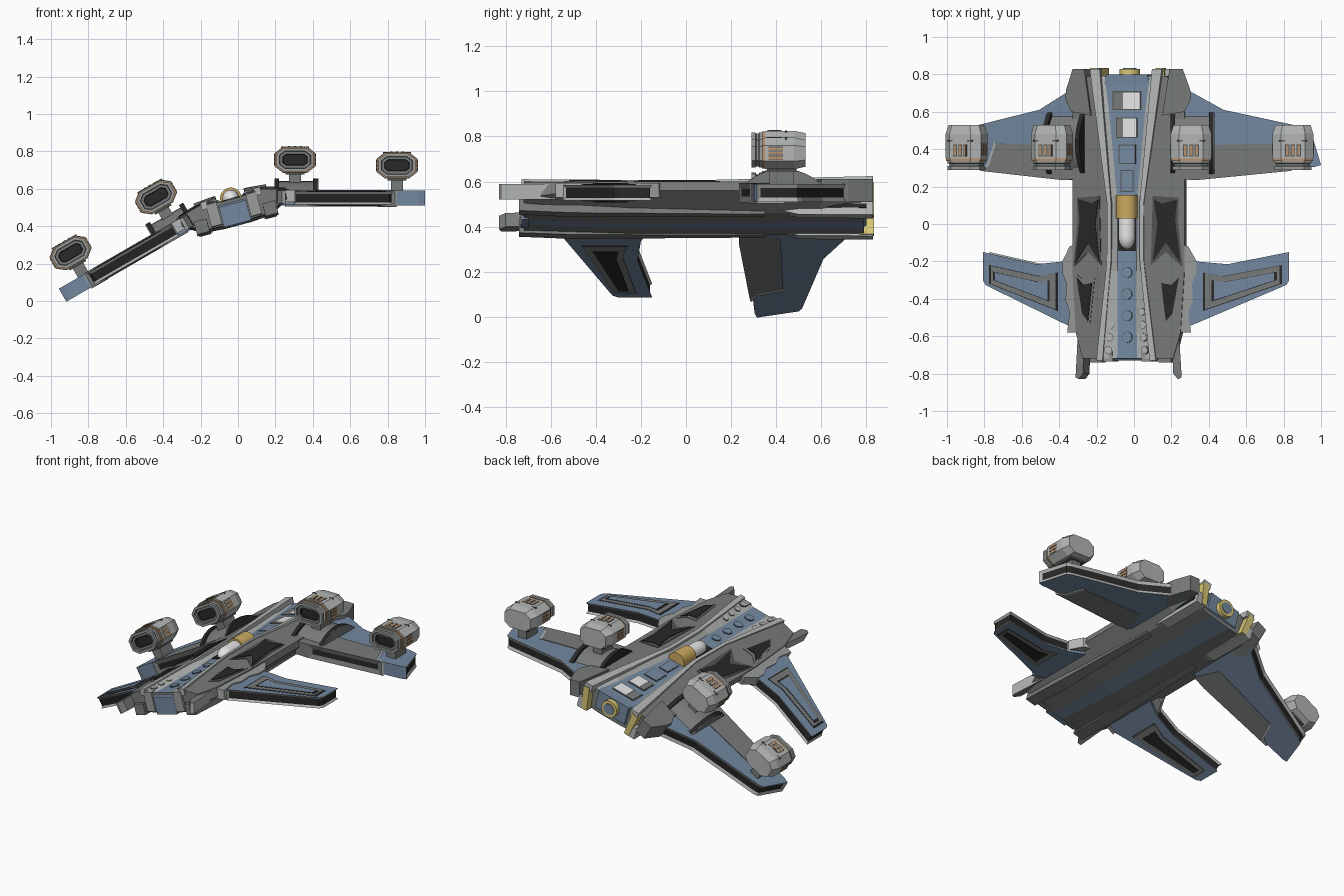
import bpy, bmesh, math
from mathutils import Matrix, Vector

if "Cube" in bpy.data.objects:
    bpy.data.objects.remove(bpy.data.objects["Cube"])

COL = {"steel_blue": (.175, .25, .355), "light_grey": (.45, .47, .46), "mid_grey": (.19, .197, .195),
       "dark_grey": (.085, .088, .088), "black": (.022, .021, .022), "gold": (.60, .41, .12),
       "white": (.80, .80, .80), "pale_yellow": (.68, .57, .18), "tan": (.48, .30, .17), "gun_grey": (.32, .33, .33)}
MAT = {}
for n, c in COL.items():
    MAT[n] = bpy.data.materials.new(n)
    MAT[n].diffuse_color = (*c, 1)

# The ship is rolled 15 degrees: body parts use the rolled frame, right wing parts are level
BODY = Matrix.Translation((-.025, 0, .5)) @ Matrix.Rotation(math.radians(-15), 4, 'Y')
WORLD = Matrix.Identity(4)
REF = BODY @ Matrix.Diagonal((-1, 1, 1, 1)) @ BODY.inverted()


def emit(name, bm, mats, frame=WORLD, mirror=True, smooth=False):
    bm.transform(frame)
    for side in (("_right", "_left") if mirror else ("",)):
        if side == "_left":
            bm.transform(REF)
            bmesh.ops.reverse_faces(bm, faces=bm.faces[:])
        me = bpy.data.meshes.new(name + side)
        bm.to_mesh(me)
        for m in mats:
            me.materials.append(MAT[m])
        ob = bpy.data.objects.new(name + side, me)
        bpy.context.collection.objects.link(ob)
        if smooth:
            bpy.context.view_layer.objects.active = ob
            ob.select_set(True)
            bpy.ops.object.shade_smooth_by_angle(angle=math.radians(40))
            ob.select_set(False)
    bm.free()


def loft(name, rings, mats, frame=WORLD, mirror=True, seg=None, groove=(), rim=.018, muzzle=False, smooth=False):
    """Skin closed rings; seg = material per side, groove = run of sides with a dark recess."""
    bm = bmesh.new()
    vs = [[bm.verts.new(p) for p in r] for r in rings]
    n = len(rings[0])
    sides = []
    for a, b in zip(vs, vs[1:]):
        for j in range(n):
            f = bm.faces.new((a[j], a[(j + 1) % n], b[(j + 1) % n], b[j]))
            f.material_index = seg[j] if seg else 0
            sides.append(f)
    cap = bm.faces.new(vs[0][::-1])
    bm.faces.new(vs[-1])
    bmesh.ops.recalc_face_normals(bm, faces=bm.faces[:])
    if groove:
        fs = [sides[i] for i in groove]
        for f in fs:
            f.material_index = 2
        bmesh.ops.inset_region(bm, faces=fs, thickness=rim, depth=-.008, use_even_offset=True, use_boundary=True)
        for f in fs:
            f.material_index = 1
    if muzzle:
        for t, d, m in ((.015, 0, 2), (.003, -.012, 2), (.014, 0, 1), (.003, -.01, 1)):
            bmesh.ops.inset_individual(bm, faces=[cap], thickness=t, depth=d, use_even_offset=True)
            cap.material_index = m
    emit(name, bm, mats, frame, mirror, smooth)


def slab(name, poly, z0, z1, mats, **k):
    loft(name, [[(x, y, z) for x, y in poly] for z in (z0, z1)], mats, **k)


def box(name, x0, x1, y0, y1, z0, z1, mat, **k):
    slab(name, [(x0, y0), (x1, y0), (x1, y1), (x0, y1)], z0, z1, [mat], **k)


def beam(name, secs, mat, **k):
    """Square beam along y; each section is y, u0, u1, w0, w1 in the body frame."""
    loft(name, [[(a, y, c), (b, y, c), (b, y, d), (a, y, d)] for y, a, b, c, d in secs], [mat], frame=BODY, **k)


def disc(name, r, h, mat, loc, rot=(0, 'X'), mirror=False, n=24):
    bm = bmesh.new()
    bmesh.ops.create_cone(bm, cap_ends=True, segments=n, radius1=r, radius2=r, depth=h)
    bm.transform(Matrix.Translation(loc) @ Matrix.Rotation(rot[0], 4, rot[1]))
    emit(name, bm, [mat], BODY, mirror, True)


def shrink(poly, f):
    c = sum((Vector(p) for p in poly), Vector((0, 0))) / len(poly)
    return [tuple(c + (Vector(p) - c) * f) for p in poly]


# Fuselage: y, edge width, edge bottom, edge top, strip outer u/w, spine half width, keel half width, belly
secs = [(-.72, .25, -.04, .034, .15, .063, .055, .03, -.085), (-.58, .29, -.03, .024, .13, .069, .053, .035, -.09),
        (-.25, .31, -.02, .02, .095, .078, .052, .045, -.1), (.15, .31, -.02, .02, .095, .078, .056, .055, -.1),
        (.6, .31, -.02, .02, .145, .065, .1, .065, -.1), (.79, .22, -.04, .044, .185, .054, .125, .07, -.1)]
rings = []
for y, c, c0, c1, e, ew, f, k, b in secs:
    h = [(k, b), (.19, b + .008), (c, c0), (c, c1), (e, ew), (f, .045)]
    rings.append([(u, y, w) for u, w in h] + [(-u, y, w) for u, w in h[::-1]])
loft("fuselage", rings, ["mid_grey", "light_grey", "steel_blue"], BODY, False,
     seg=[0, 0, 0, 0, 1, 2, 1, 0, 0, 0, 0, 2])

# Nose, lower rails, raised light strips, rear side plates
beam("nose_block", [(-.73, -.075, .075, -.09, .02), (-.70, -.075, .075, -.09, .045)], "steel_blue", mirror=False)
beam("nose_cheek", [(-.735, .08, .14, -.07, .05), (-.68, .08, .14, -.085, .058)], "gun_grey")
beam("lower_rail", [(-.74, .155, .225, -.09, -.02), (-.5, .15, .225, -.1, -.02), (.35, .16, .2, -.1, -.03)], "mid_grey")
beam("rear_strip", [(.1, .078, .1, .06, .084), (.83, .145, .2, .03, .075)], "light_grey")
beam("front_strip", [(-.73, .13, .165, .03, .07), (-.2, .08, .102, .05, .083), (.1, .078, .1, .06, .084)], "light_grey")
beam("rear_side_plate", [(.41, .15, .2, -.08, -.05), (.5, .15, .213, -.104, -.035), (.83, .15, .215, -.106, -.03)], "light_grey")
beam("rear_side_slot", [(.5, .2, .217, -.07, -.06), (.8, .2, .219, -.075, -.055)], "black")

# Engine end
beam("engine_frame", [(.74, -.13, .13, -.09, .045), (.8, -.11, .11, -.07, .05)], "steel_blue", mirror=False)
disc("engine_ring", .055, .06, "pale_yellow", (0, .8, -.01), (math.pi / 2, 'X'))
disc("engine_core", .036, .07, "steel_blue", (0, .799, -.01), (math.pi / 2, 'X'))
loft("engine_fin", [[(.14, y, -.1), (.175, y, -.1), (.205, y, .045), (.16, y, .055)] for y in (.77, .835)],
     ["pale_yellow"], BODY)

# Spine details: rimmed hatches, canopy, gold band, ladder windows
for i in range(4):
    y = -.26 - .115 * i
    disc("spine_hatch_rim", .03, .008, "dark_grey", (0, y, .044))
    disc("spine_hatch", .027, .012, "steel_blue", (0, y, .045))
    u, y = .084 + .006 * i, -.47 - .068 * i
    w = .045 + .235 * (u - .054)
    disc("strip_rivet_rim", .022, .008, "dark_grey", (u, y, w), (-.23, 'Y'), True, 16)
    disc("strip_rivet", .019, .014, "light_grey", (u, y, w), (-.23, 'Y'), True, 16)
box("canopy_well", -.05, .05, -.145, .04, .04, .05, "black", frame=BODY, mirror=False)
bm = bmesh.new()
bmesh.ops.create_uvsphere(bm, u_segments=24, v_segments=16, radius=1)
bm.transform(Matrix.Translation((0, -.065, .05)) @ Matrix.Diagonal((.046, .07, .046, 1)))
emit("canopy_tip", bm, ["white"], BODY, False, True)
disc("canopy", .046, .11, "white", (0, -.01, .05), (math.pi / 2, 'X'), n=32)
disc("canopy_band", .058, .125, "gold", (0, .0925, .05), (math.pi / 2, 'X'), n=32)
for i, (y0, y1, hw) in enumerate(((.17, .29, .036), (.32, .425, .048), (.46, .57, .06), (.61, .71, .08))):
    box("ladder_frame", -hw, hw, y0, y1, .04, .047, "dark_grey", frame=BODY, mirror=False)
    box("ladder_window", .006 - hw, hw - .006, y0 + .006, y1 - .006, .04, .049,
        "steel_blue" if i < 2 else "mid_grey", frame=BODY, mirror=False)
    if i > 1:
        box("ladder_pane", -.02, hw - .006, y0 + .006, y1 - .006, .04, .051, "white", frame=BODY, mirror=False)

# Deck plates
slab("deck_frame_rear", [(.10, .15), (.24, .14), (.235, .02), (.26, -.23), (.17, -.15), (.09, -.22)], .59, .603, ["dark_grey"])
slab("deck_plate_rear", [(.105, .13), (.15, .11), (.23, .13), (.22, .02), (.25, -.21), (.17, -.10), (.10, -.20), (.125, 0)],
     .595, .607, ["black"])
slab("deck_frame_front", [(.25, -.26), (.2, -.3), (.13, -.29), (.16, -.54), (.215, -.5)], .585, .603, ["mid_grey"])
slab("deck_plate_front", [(.24, -.285), (.2, -.325), (.145, -.315), (.17, -.52), (.205, -.48)], .59, .607, ["black"])
slab("front_prong", [(.13, -.5), (.24, -.57), (.255, -.82), (.235, -.83), (.21, -.8), (.205, -.70), (.14, -.66)],
     .52, .59, ["mid_grey", "light_grey"], seg=[1, 1, 1, 0, 0, 0, 0])
slab("side_scallop", [(.22, -.1), (.29, -.12), (.335, -.2), (.335, -.26), (.31, -.32), (.315, -.41), (.29, -.47),
                      (.305, -.58), (.24, -.58)], .53, .593, ["gun_grey", "light_grey"], seg=[1] * 9)
slab("rear_shoulder", [(.15, .58), (.27, .6), (.305, .67), (.30, .72), (.26, .83), (.19, .83)], .51, .612, ["mid_grey"])

# Main wing with dark recessed edges, light rims and a grey leading panel
slab("main_wing", [(.2, .25), (.34, .247), (.84, .297), (.965, .305), (1.0, .315), (.945, .5), (.92, .515), (.48, .61), (.28, .72), (.2, .72)],
     .51, .59, ["steel_blue", "black", "light_grey"], groove=(4, 5, 6, 7))
slab("wing_leading_panel", [(.25, .238), (.34, .235), (.84, .284), (.79, .31), (.745, .43), (.3, .42)],
     .506, .594, ["mid_grey", "black", "mid_grey"], groove=(1,), rim=.027)
slab("wing_tip_line", [(.84, .284), (.85, .29), (.8, .315), (.755, .44), (.745, .43), (.79, .31)], .503, .592, ["light_grey"])

# Front wing with framed panels on both faces
fw = [(.24, -.16), (.33, -.2), (.50, -.215), (.83, -.15), (.83, -.3), (.815, -.325), (.77, -.345), (.3, -.545), (.24, -.54)]
slab("front_wing", fw, .515, .585, ["steel_blue", "black", "light_grey"], groove=(1, 2, 3, 4, 5, 6), rim=.012)
panel = [(.37, -.26), (.47, -.28), (.79, -.22), (.79, -.32), (.37, -.465)]
inner = [(.415, -.3), (.48, -.31), (.765, -.255), (.765, -.3), (.415, -.415)]
for nm, poly, m_top, m_bot, d in (("edge", panel, "black", "dark_grey", .002),
                                  ("frame", shrink(panel, .95), "mid_grey", "mid_grey", .004),
                                  ("inner_edge", inner, "black", "black", .006),
                                  ("centre", shrink(inner, .92), "steel_blue", "black", .008)):
    slab("front_wing_top_" + nm, poly, .58, .585 + d, [m_top])
    slab("front_wing_under_" + nm, poly, .515 - d, .52, [m_bot])


# Domed mounts under the inner guns
def dome(name, x0, x1, r, mat):
    arc = [(.43 + r * math.sin(a), .409 + r * math.cos(a)) for a in [math.radians(-48 + 8 * i) for i in range(13)]]
    loft(name, [[(x, y, z) for y, z in arc] for x in (x0, x1)], [mat], smooth=True)


dome("gun_mount", .215, .405, .232, "mid_grey")
dome("gun_mount_inner_rim", .195, .22, .247, "black")
dome("gun_mount_outer_rim", .40, .425, .247, "black")
dome("gun_mount_cover", .424, .43, .245, "mid_grey")


# Guns: octagonal bodies with recessed muzzles and tan slots
def gun(name, cx, cz, base):
    def ring(y, s):
        o = [(.065, -.07), (.11, -.035), (.11, .035), (.065, .07)]
        return [(cx + s * a, y, cz + s * b) for a, b in o + [(-a, -b) for a, b in o]]
    loft(name + "_body", [ring(.35, 1), ring(.48, 1), ring(.53, .85)], ["light_grey"])
    loft(name + "_glow_ring", [ring(.338, .97), ring(.352, .97)], ["tan"])
    loft(name + "_muzzle", [ring(.29, .9), ring(.308, .9), ring(.312, .82), ring(.322, .82), ring(.326, .9), ring(.342, .9)],
         ["gun_grey", "black", "mid_grey"], muzzle=True)
    box(name + "_neck", cx - .032, cx + .032, .37, .48, base, cz - .06, "mid_grey")
    box(name + "_collar", cx - .05, cx + .05, .36, .49, cz - .08, cz - .06, "dark_grey")
    for d in (-.03, 0, .03):
        box(name + "_top_slot", cx + d - .012, cx + d + .012, .36, .425, cz + .06, cz + .0715, "dark_grey")
        box(name + "_top_glow", cx + d - .007, cx + d + .007, .365, .42, cz + .06, cz + .073, "tan")
        z = cz + d * .7
        for s in (-1, 1):
            for nm, h, t, m in (("slot", .009, .1115, "dark_grey"), ("glow", .006, .113, "tan")):
                xs = sorted((cx + s * .1, cx + s * t))
                box(name + "_side_" + nm, *xs, .365, .43, z - h, z + h, m)
    for d in (-.06, .06):
        box(name + "_top_vent", cx + d - .015, cx + d + .015, .44, .448, cz + .05, cz + .0715, "dark_grey")


gun("inner_gun", .305, .755, .62)
gun("outer_gun", .85, .725, .58)

for m in bpy.data.materials:
    if m.users and not m.is_grease_pencil:
        m.use_nodes = True
        m.node_tree.nodes["Principled BSDF"].inputs["Base Color"].default_value = m.diffuse_color
